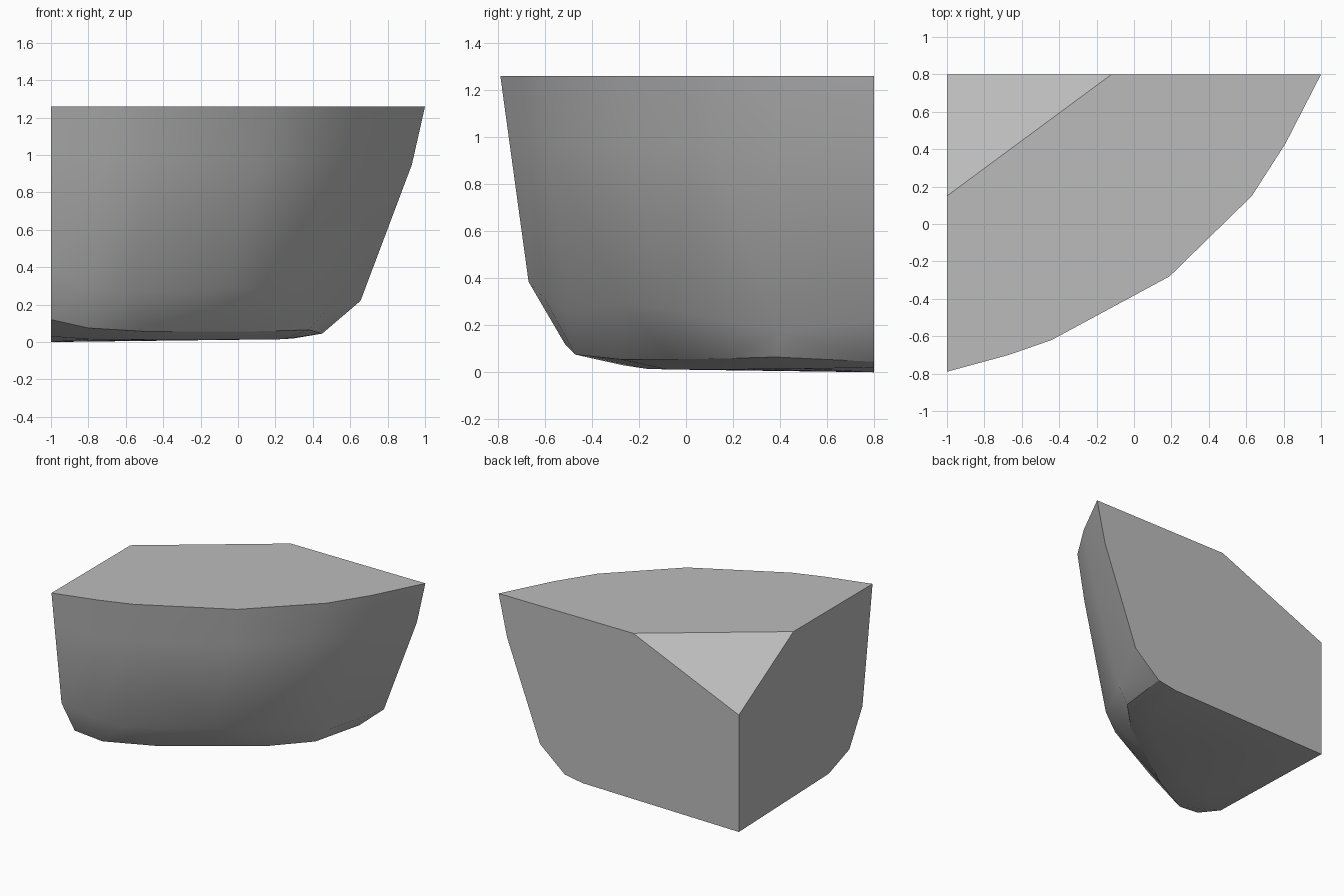
import bpy
import bmesh
from mathutils import Vector

if "Cube" in bpy.data.objects:
    bpy.data.objects.remove(bpy.data.objects["Cube"], do_unlink=True)

# One plain stone colour
stone = bpy.data.materials.new("grey_stone")
stone.use_nodes = True
colour = (0.5, 0.5, 0.5, 1)
stone.diffuse_color = colour
stone.node_tree.nodes["Principled BSDF"].inputs["Base Color"].default_value = colour

# Outlines of the rounded side, running from the left wall to the back wall
TOP = 1.26
top = [Vector((x, y, TOP)) for x, y in (
    (-1, -.79), (-.67, -.7), (-.44, -.62), (.19, -.28), (.63, .15), (.81, .43), (1, .8))]
waist = [Vector(p) for p in (
    (-1, -.67, .385), (-.8, -.6, .31), (-.57, -.51, .26), (-.05, -.26, .29),
    (.2, -.06, .265), (.47, .4, .17), (.655, .8, .22))]
rim = [Vector(p) for p in (
    (-1, -.515, .12), (-.8, -.47, .075), (-.47, -.28, .055), (-.16, -.06, .055),
    (.15, .15, .058), (.38, .38, .065), (.45, .8, .045))]
base = [Vector(p) for p in (
    (-1, -.27, .03), (-.8, -.17, .015), (-.47, -.08, .012), (-.16, .1, .012),
    (.08, .28, .013), (.24, .5, .015), (.3, .8, .02))]

# Shoulder sits between waist and top, swelling towards the back
shoulder = []
for i, (low, high) in enumerate(zip(waist, top)):
    point = low.lerp(high, .7)
    point.x += .033 * (i / 6) ** 2
    shoulder.append(point)

bm = bmesh.new()
rings = [[bm.verts.new(p) for p in ring] for ring in (top, shoulder, waist, rim, base)]
chip_left = bm.verts.new((-1, .15, TOP))
chip_back = bm.verts.new((-.12, .8, TOP))
corner_top = bm.verts.new((-1, .8, .88))
corner_base = bm.verts.new((-1, .8, 0))
region = bm.faces.layers.int.new("region")


def add_face(verts, group):
    face = bm.faces.new(verts)
    face[region] = group
    face.smooth = True


# Rounded side and underside bevel
for level, (upper, lower) in enumerate(zip(rings, rings[1:])):
    for i in range(len(upper) - 1):
        add_face((upper[i], lower[i], lower[i + 1], upper[i + 1]), 1 if level == 3 else 0)

# Underside, broken walls, flat top and chipped corner
add_face(rings[-1] + [corner_base], 1)
add_face([r[0] for r in rings] + [corner_base, corner_top, chip_left], 2)
add_face([r[-1] for r in rings] + [corner_base, corner_top, chip_back], 3)
add_face(rings[0] + [chip_back, chip_left], 4)
add_face((chip_left, chip_back, corner_top), 5)

# Crisp edges only where regions meet
bmesh.ops.recalc_face_normals(bm, faces=bm.faces[:])
bmesh.ops.triangulate(bm, faces=[f for f in bm.faces if f[region] < 2])
for edge in bm.edges:
    edge.smooth = len({f[region] for f in edge.link_faces}) == 1

mesh = bpy.data.meshes.new("stone_fragment")
bm.to_mesh(mesh)
bm.free()
mesh.materials.append(stone)
fragment = bpy.data.objects.new("stone_fragment", mesh)
bpy.context.collection.objects.link(fragment)
